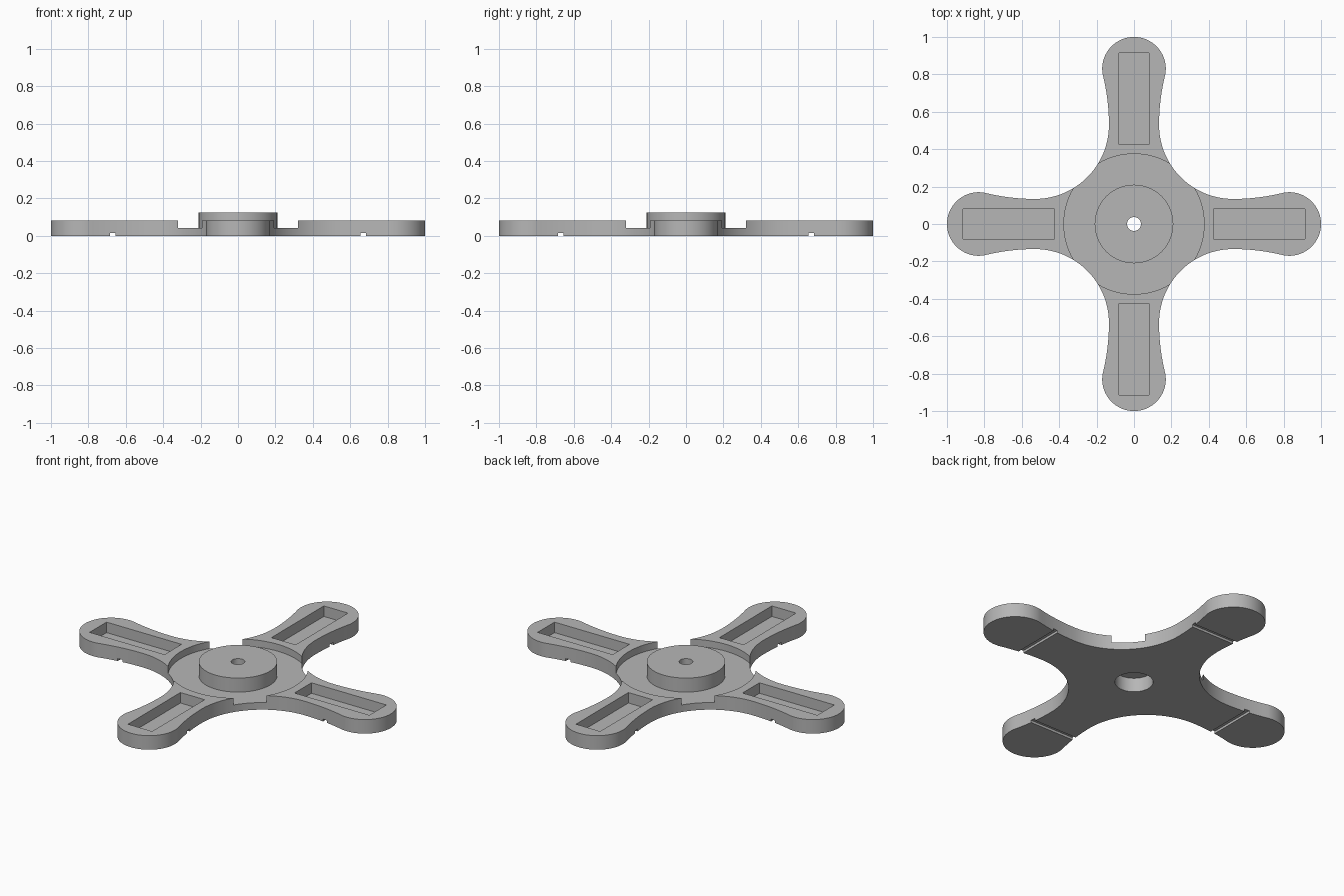
import bpy, bmesh
from math import sin, cos, pi, radians
from mathutils import Matrix, Vector

if "Cube" in bpy.data.objects:
    bpy.data.objects.remove(bpy.data.objects["Cube"], do_unlink=True)

grey = bpy.data.materials.new("matte grey")
grey.use_nodes = True
color = (0.47, 0.47, 0.47, 1)
grey.diffuse_color = color
grey.node_tree.nodes["Principled BSDF"].inputs["Base Color"].default_value = color


def finish(name, bm):
    bmesh.ops.recalc_face_normals(bm, faces=bm.faces)
    mesh = bpy.data.meshes.new(name)
    bm.to_mesh(mesh)
    bm.free()
    mesh.materials.append(grey)
    obj = bpy.data.objects.new(name, mesh)
    bpy.context.collection.objects.link(obj)
    return obj


def prism(name, points, z0, z1):
    bm = bmesh.new()
    face = bm.faces.new([bm.verts.new((p[0], p[1], z0)) for p in points])
    ext = bmesh.ops.extrude_face_region(bm, geom=[face])
    top = [v for v in ext["geom"] if isinstance(v, bmesh.types.BMVert)]
    bmesh.ops.translate(bm, verts=top, vec=(0, 0, z1 - z0))
    return finish(name, bm)


def disc(name, radius, z0, z1, n=96):
    return prism(name, [(radius * cos(2 * pi * i / n), radius * sin(2 * pi * i / n))
                        for i in range(n)], z0, z1)


def box(name, x0, x1, half, z0, z1, quarter):
    rot = Matrix.Rotation(quarter * pi / 2, 2)
    corners = [(x0, -half), (x1, -half), (x1, half), (x0, half)]
    return prism(name, [rot @ Vector(c) for c in corners], z0, z1)


def combine(target, tool, operation):
    mod = target.modifiers.new("shape", "BOOLEAN")
    mod.operation = operation
    mod.solver = "EXACT"
    mod.object = tool
    bpy.context.view_layer.objects.active = target
    bpy.ops.object.modifier_apply(modifier=mod.name)
    bpy.data.objects.remove(tool, do_unlink=True)


# Half of one arm's outline: inner fillet, flaring side, rounded tip
FILLET, WAIST_X, WAIST_Y = 0.396, 0.53, 0.134
TIP_X, TIP_R = 0.83, 0.17
half = []
for i in range(20):
    a = radians(225 + 45 * i / 20)
    half.append(Vector((WAIST_X + FILLET * cos(a), WAIST_X + FILLET * sin(a))))
join_x = TIP_X - 0.03
join_y = (TIP_R ** 2 - 0.03 ** 2) ** 0.5
for i in range(12):
    t = i / 12
    half.append(Vector((WAIST_X + (join_x - WAIST_X) * t,
                        WAIST_Y + (join_y - WAIST_Y) * t * t)))
for i in range(25):
    a = radians(100 * (1 - i / 24))
    half.append(Vector((TIP_X + TIP_R * cos(a), TIP_R * sin(a))))

# Mirror to a full arm, then repeat it round the centre
arm = [Vector((p.x, -p.y)) for p in half[1:]] + half[-2::-1]
outline = []
for q in range(4):
    rot = Matrix.Rotation(q * pi / 2, 2)
    outline += [rot @ p for p in arm]

# Cross plate with a round recess, raised hub and stepped bore
body = prism("cross_base", outline, 0, 0.083)
combine(body, disc("recess", 0.375, 0.042, 0.3), "DIFFERENCE")
combine(body, disc("hub", 0.21, 0.02, 0.125), "UNION")
combine(body, disc("lower_bore", 0.102, -0.1, 0.083), "DIFFERENCE")
combine(body, disc("upper_bore", 0.037, -0.1, 0.3, 48), "DIFFERENCE")

# Pocket on top and groove beneath each arm
for q in range(4):
    combine(body, box("pocket", 0.425, 0.915, 0.079, 0.021, 0.3, q), "DIFFERENCE")
    combine(body, box("groove", 0.655, 0.685, 0.4, -0.1, 0.014, q), "DIFFERENCE")

bpy.ops.object.select_all(action="DESELECT")
body.select_set(True)
bpy.context.view_layer.objects.active = body
bpy.ops.object.shade_smooth_by_angle(angle=radians(30))
